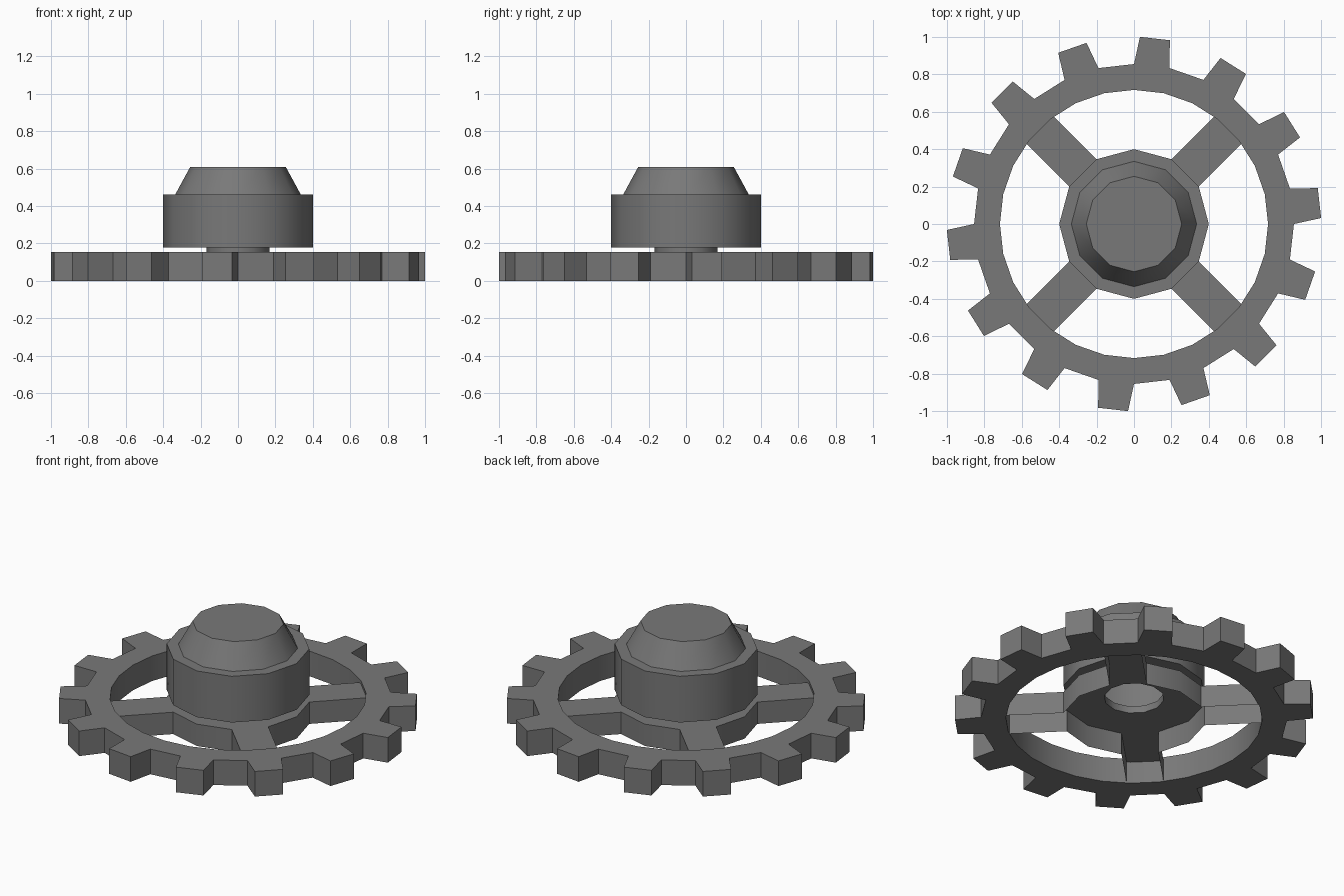
import bpy
import bmesh
from math import cos, sin, radians, pi

if "Cube" in bpy.data.objects:
    bpy.data.objects.remove(bpy.data.objects["Cube"])

TEETH = 14
RIM_H = 0.155      # gear rim height
WEB_H = 0.135      # height of the hub web and spokes
HUB_R = 0.40

dark = bpy.data.materials.new("dark_grey")
dark.diffuse_color = (0.19, 0.19, 0.19, 1)
dark.use_nodes = True
dark.node_tree.nodes["Principled BSDF"].inputs["Base Color"].default_value = dark.diffuse_color


def polar(r, deg, z):
    return (r * cos(radians(deg)), r * sin(radians(deg)), z)


def make_object(name, bm, smooth=False):
    mesh = bpy.data.meshes.new(name)
    bm.to_mesh(mesh)
    bm.free()
    mesh.materials.append(dark)
    obj = bpy.data.objects.new(name, mesh)
    bpy.context.collection.objects.link(obj)
    if smooth:
        bpy.ops.object.select_all(action='DESELECT')
        obj.select_set(True)
        bpy.context.view_layer.objects.active = obj
        bpy.ops.object.shade_smooth_by_angle(angle=radians(35))
    return obj


def lathe(name, profile, sides, skip=None):
    """Revolve (radius, z) points; skip(row, side) leaves openings."""
    bm = bmesh.new()
    rings = [[bm.verts.new(polar(r, 360 * i / sides, z)) for i in range(sides)]
             for r, z in profile]
    for row, (a, b) in enumerate(zip(rings, rings[1:])):
        for i in range(sides):
            j = (i + 1) % sides
            if not (skip and skip(row, i)):
                bm.faces.new((a[i], a[j], b[j], b[i]))
    bm.faces.new(rings[-1])
    return make_object(name, bm, smooth=True)


# Toothed rim: two steps per tooth, one raised and one at the root
def toothed_rim():
    bm = bmesh.new()
    step = 180 / TEETH

    def pair(r, deg):
        return [bm.verts.new(polar(r, deg, z)) for z in (0, RIM_H)]

    n = TEETH * 2
    root = [pair(0.855, 90 - step * i) for i in range(n)]
    bore = [pair(0.717, 90 - step * i) for i in range(n)]
    for i in range(n):
        j = (i + 1) % n
        a, b, c, d = root[i], root[j], bore[j], bore[i]
        path = [a, b]
        if i % 2 == 0:
            mid = 90 - step * (i + 0.5)
            path = [a, pair(1.001, mid + 4.6), pair(1.001, mid - 4.6), b]
        for p, q in zip(path, path[1:]):
            bm.faces.new((p[0], p[1], q[1], q[0]))
        bm.faces.new((c[0], c[1], d[1], d[0]))
        for k in (0, 1):
            bm.faces.new((a[k], b[k], c[k], d[k]))
            if len(path) == 4:
                bm.faces.new([p[k] for p in path])
    bmesh.ops.recalc_face_normals(bm, faces=bm.faces)
    return make_object("toothed_rim", bm, smooth=True)


toothed_rim()

# Hub: hollow web with spoke openings, short neck, drum and tapered cap
lathe("hub",
      [(HUB_R, 0), (HUB_R, WEB_H), (0.168, WEB_H), (0.168, 0.178),
       (HUB_R, 0.178), (HUB_R, 0.463), (0.335, 0.463), (0.255, 0.61)],
      12, skip=lambda row, i: row == 0 and i % 3 == 1)

# Four channel-shaped spokes, open underneath
half = HUB_R * sin(pi / 12)
inner, outer = HUB_R * cos(pi / 12), 0.7125
for n in range(4):
    bm = bmesh.new()
    ends = [[bm.verts.new((u, v, z)) for v, z in
             ((half, 0), (half, WEB_H), (-half, WEB_H), (-half, 0))]
            for u in (inner, outer)]
    for k in range(3):
        bm.faces.new((ends[0][k], ends[0][k + 1], ends[1][k + 1], ends[1][k]))
    bm.normal_update()
    if any(f.normal.z < -0.5 for f in bm.faces):
        bmesh.ops.reverse_faces(bm, faces=bm.faces)
    spoke = make_object(f"spoke_{n + 1}", bm)
    spoke.rotation_euler.z = radians(45 + 90 * n)
